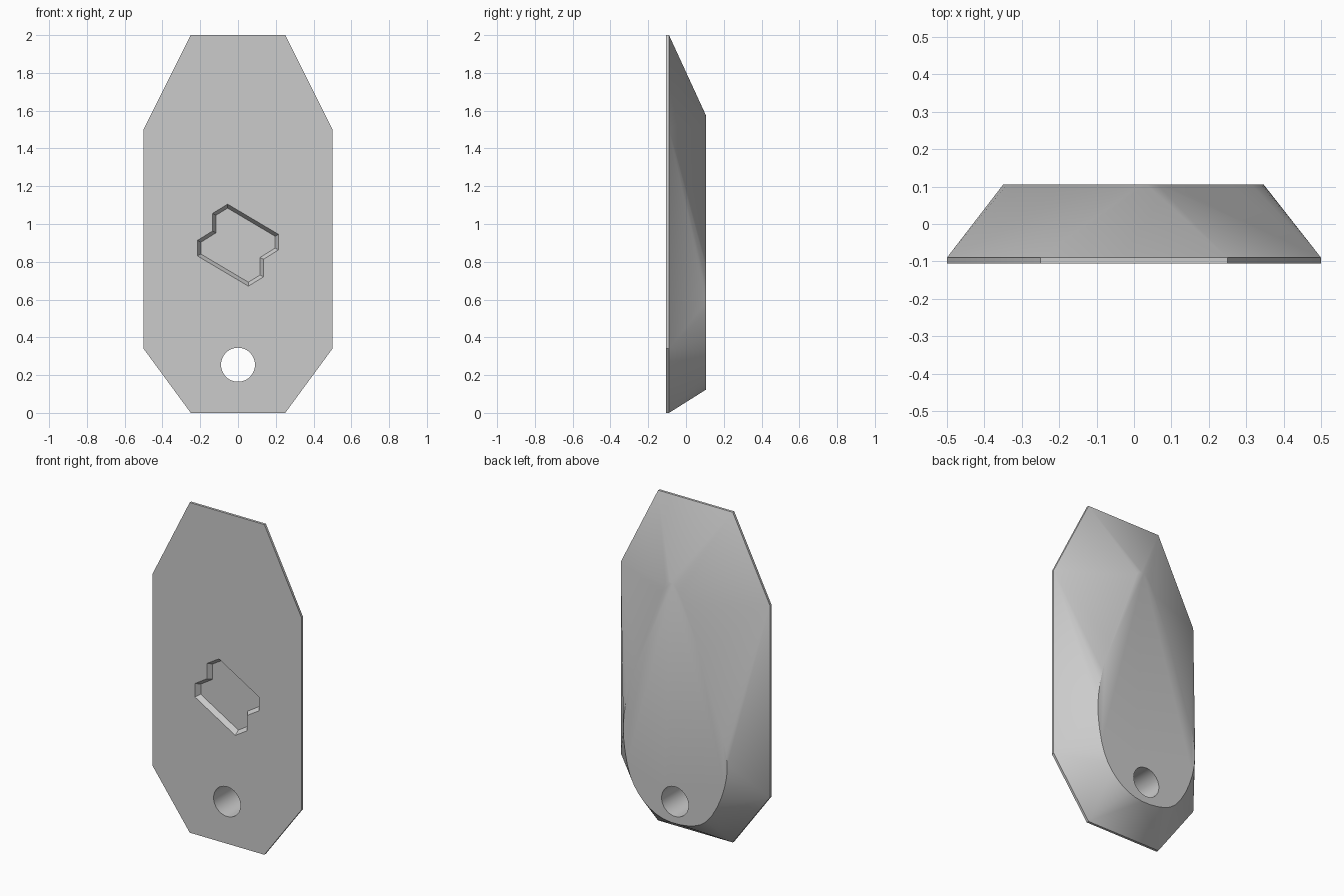
import bpy, bmesh, math
from mathutils import Vector

old = bpy.data.objects.get("Cube")
if old:
    bpy.data.objects.remove(old, do_unlink=True)

FRONT, RIM, BACK = -0.105, -0.09, 0.105

grey = bpy.data.materials.new("plain grey")
grey.use_nodes = True
colour = (0.6, 0.6, 0.6, 1)
grey.diffuse_color = colour
grey.node_tree.nodes["Principled BSDF"].inputs["Base Color"].default_value = colour


def make_object(name, bm):
    bmesh.ops.recalc_face_normals(bm, faces=bm.faces)
    mesh = bpy.data.meshes.new(name)
    bm.to_mesh(mesh)
    bm.free()
    mesh.materials.append(grey)
    obj = bpy.data.objects.new(name, mesh)
    bpy.context.collection.objects.link(obj)
    return obj


def smooth_loop(points, steps):
    """Closed Catmull-Rom curve through 2D points."""
    pts = [Vector(p) for p in points]
    out = []
    for i in range(len(pts)):
        a, b, c, d = (pts[(i + k) % len(pts)] for k in (-1, 0, 1, 2))
        for s in range(steps):
            t = s / steps
            out.append(b + 0.5 * t * (c - a + t * (2 * a - 5 * b + 4 * c - d
                                                  + t * (3 * (b - c) + d - a))))
    return out


# Body: octagonal rim lofted back to a teardrop face
half = [(0.25, 0), (0.5, 0.34), (0.5, 1.5), (0.25, 2)]
octagon = half + [(-x, z) for x, z in reversed(half)]
teardrop = smooth_loop([
    (0.05, 1.57), (0.09, 1.49), (0.15, 1.32), (0.23, 1.11), (0.295, 0.92),
    (0.34, 0.7), (0.343, 0.53), (0.3, 0.33), (0.21, 0.2), (0.08, 0.13),
    (-0.08, 0.13), (-0.21, 0.19), (-0.31, 0.36), (-0.35, 0.57),
    (-0.295, 0.81), (-0.2, 1.1), (-0.13, 1.295), (-0.055, 1.47), (0, 1.56)], 3)

bm = bmesh.new()
for outline, y in ((octagon, FRONT), (octagon, RIM), (teardrop, BACK)):
    for x, z in outline:
        bm.verts.new((x, y, z))
hull = bmesh.ops.convex_hull(bm, input=bm.verts[:])
loose = [v for v in bm.verts if not v.link_faces]
bmesh.ops.delete(bm, geom=loose, context='VERTS')
bmesh.ops.dissolve_limit(bm, angle_limit=math.radians(0.3),
                         verts=bm.verts[:], edges=bm.edges[:])
body = make_object("tag_body", bm)

# Recess cutter: stepped emblem-free outline with sloping walls
steps = [(-0.055, 1.105), (0.215, 0.945), (0.215, 0.863), (0.135, 0.813), (0.135, 0.72)]
steps += [(-x, 1.776 - z) for x, z in steps]
bm = bmesh.new()
face = bm.faces.new([bm.verts.new((x, FRONT - 0.01, z)) for x, z in steps])
ext = bmesh.ops.extrude_face_region(bm, geom=[face], use_keep_orig=True)["geom"]
bmesh.ops.translate(bm, vec=(0, 0.01, 0),
                    verts=[g for g in ext if isinstance(g, bmesh.types.BMVert)])
floor = [g for g in ext if isinstance(g, bmesh.types.BMFace)]
bmesh.ops.inset_region(bm, faces=floor, thickness=0.018, use_even_offset=True,
                       use_boundary=True)
bmesh.ops.translate(bm, vec=(0, 0.03, 0), verts=floor[0].verts[:])
recess = make_object("recess_cutter", bm)

# Round through-hole cutter
bpy.ops.mesh.primitive_cylinder_add(vertices=48, radius=0.09, depth=1,
                                    location=(0, 0, 0.255),
                                    rotation=(math.pi / 2, 0, 0))
hole = bpy.context.object
hole.name = "hole_cutter"
hole.data.materials.append(grey)

bpy.ops.object.select_all(action='DESELECT')
body.select_set(True)
bpy.context.view_layer.objects.active = body
for cutter in (recess, hole):
    cutter.hide_render = True
    mod = body.modifiers.new("cut", 'BOOLEAN')
    mod.operation = 'DIFFERENCE'
    mod.solver = 'EXACT'
    mod.object = cutter
    bpy.ops.object.modifier_apply(modifier=mod.name)
    bpy.data.objects.remove(cutter, do_unlink=True)

bpy.ops.object.shade_smooth_by_angle(angle=math.radians(30))
